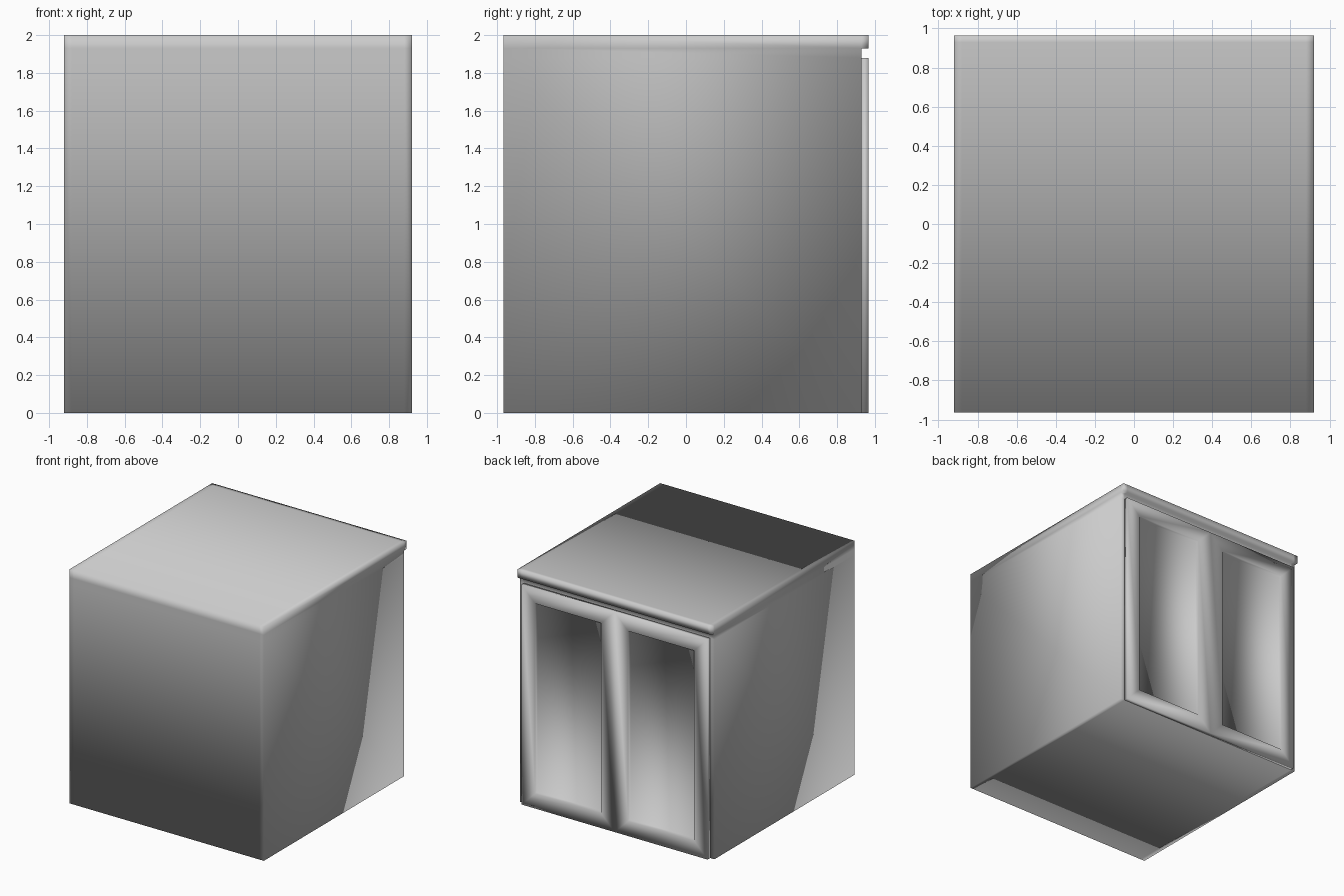
import bpy, bmesh
from mathutils import Vector

if "Cube" in bpy.data.objects:
    bpy.data.objects.remove(bpy.data.objects["Cube"])

W, D, H = 0.92, 0.965, 2.0      # half width, half depth, height
BACK = 0.93                     # rear plane of the carcass
DOOR_X, DOOR_TOP, TOP_Z = 0.88, 1.88, 1.93


def box_mesh(x0, x1, y0, y1, z0, z1):
    bm = bmesh.new()
    bmesh.ops.create_cube(bm, size=1)
    for v in bm.verts:
        v.co = Vector((x1 if v.co.x > 0 else x0,
                       y1 if v.co.y > 0 else y0,
                       z1 if v.co.z > 0 else z0))
    return bm


def loop_cuts(bm, xs, zs):
    cuts = [((x, 0, 0), (1, 0, 0)) for x in xs] + [((0, 0, z), (0, 0, 1)) for z in zs]
    for co, no in cuts:
        bmesh.ops.bisect_plane(bm, geom=bm.verts[:] + bm.edges[:] + bm.faces[:],
                               plane_co=co, plane_no=no)
    bm.normal_update()


def rear_faces(bm, zmin):
    return [f for f in bm.faces
            if f.normal.y > 0.9 and f.calc_center_median().z > zmin]


def finish(bm, name):
    bmesh.ops.recalc_face_normals(bm, faces=bm.faces)
    for f in bm.faces:
        f.smooth = True
    me = bpy.data.meshes.new(name)
    bm.to_mesh(me)
    bm.free()
    ob = bpy.data.objects.new(name, me)
    bpy.context.collection.objects.link(ob)


# Carcass with the worktop lip pulled out over the doors
bm = box_mesh(-W, W, -D, BACK, 0, H)
loop_cuts(bm, (-DOOR_X, 0, DOOR_X), (DOOR_TOP, TOP_Z))
lip = rear_faces(bm, TOP_Z)
res = bmesh.ops.extrude_face_region(bm, geom=lip)
bmesh.ops.delete(bm, geom=lip, context='FACES_ONLY')
for v in res["geom"]:
    if isinstance(v, bmesh.types.BMVert):
        v.co.y = D
finish(bm, "cabinet_body")

# Pair of door fronts, each with a mitred frame and a sunken panel
bm = box_mesh(-DOOR_X, DOOR_X, BACK, D, 0, DOOR_TOP)
loop_cuts(bm, (0,), ())
panels = rear_faces(bm, 0)
bmesh.ops.inset_individual(bm, faces=panels, thickness=0.18)
bmesh.ops.inset_individual(bm, faces=panels, thickness=0.003, depth=-0.032)
finish(bm, "door_fronts")
